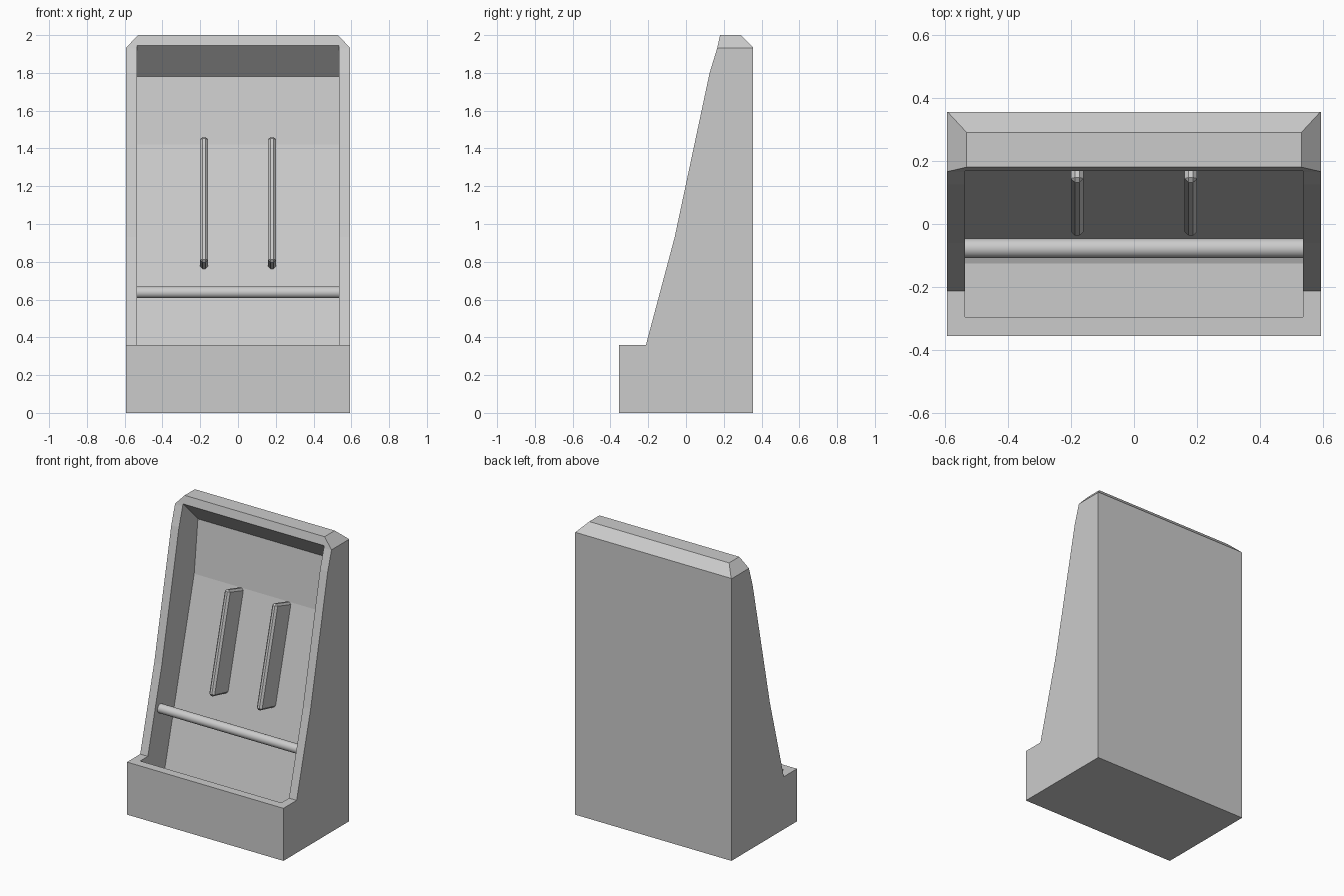
import bpy, bmesh, math
from mathutils import Vector

if "Cube" in bpy.data.objects:
    bpy.data.objects.remove(bpy.data.objects["Cube"])


def extrude_profile(name, profile, half_width, x=0.0, bevel=0.0):
    """Extrude a (y, z) outline along x."""
    bm = bmesh.new()
    face = bm.faces.new([bm.verts.new((x - half_width, y, z)) for y, z in profile])
    ext = bmesh.ops.extrude_face_region(bm, geom=[face])
    moved = [g for g in ext["geom"] if isinstance(g, bmesh.types.BMVert)]
    bmesh.ops.translate(bm, vec=(2 * half_width, 0, 0), verts=moved)
    if bevel:
        bmesh.ops.bevel(bm, geom=bm.edges[:], offset=bevel, segments=1,
                        affect='EDGES', profile=0.5)
    bmesh.ops.recalc_face_normals(bm, faces=bm.faces[:])
    mesh = bpy.data.meshes.new(name)
    bm.to_mesh(mesh)
    bm.free()
    obj = bpy.data.objects.new(name, mesh)
    bpy.context.collection.objects.link(obj)
    return obj


# Housing: side outline with stepped foot, sloped front and chamfered back
housing = extrude_profile("housing", [
    (-0.355, 0), (-0.355, 0.36), (-0.212, 0.36), (-0.06, 0.93),
    (0.125, 1.8), (0.165, 1.93), (0.18, 2.0), (0.29, 2.0),
    (0.355, 1.935), (0.355, 0)], 0.593)

# Chamfer the two upper side edges
bm = bmesh.new()
bm.from_mesh(housing.data)
for side in (-1, 1):
    cut = bmesh.ops.bisect_plane(
        bm, geom=bm.verts[:] + bm.edges[:] + bm.faces[:],
        plane_co=(side * 0.53, 0, 2.0), plane_no=Vector((side, 0, 0.93)).normalized(),
        clear_outer=True)
    edges = [g for g in cut["geom_cut"] if isinstance(g, bmesh.types.BMEdge)]
    bmesh.ops.holes_fill(bm, edges=edges, sides=0)
bmesh.ops.recalc_face_normals(bm, faces=bm.faces[:])
bm.to_mesh(housing.data)
bm.free()

# Recess: open at the front, sloped back panel and ceiling, sunken tray
cutter = extrude_profile("recess_cutter", [
    (-0.295, 0.06), (-0.125, 0.06), (-0.06, 0.085), (0.29, 1.42),
    (0.33, 1.78), (0.168, 1.945), (0.07, 2.045), (-0.295, 2.045)], 0.535)
cutter.hide_render = True
mod = housing.modifiers.new("recess", 'BOOLEAN')
mod.operation = 'DIFFERENCE'
mod.solver = 'EXACT'
mod.object = cutter
bpy.context.view_layer.objects.active = housing
bpy.ops.object.modifier_apply(modifier=mod.name)
bpy.data.objects.remove(cutter)

# Two bevelled ribs standing out from the back panel
for label, x in (("left", -0.18), ("right", 0.18)):
    extrude_profile("rib_" + label, [
        (-0.04, 0.80), (0.15, 0.755), (0.32, 1.41), (0.135, 1.465)],
        0.02, x, bevel=0.013)

# Cross bar between the side walls
bpy.ops.mesh.primitive_cylinder_add(
    vertices=32, radius=0.031, depth=1.07,
    location=(0, -0.077, 0.638), rotation=(0, math.pi / 2, 0))
bar = bpy.context.object
bar.name = "cross_bar"
bpy.ops.object.shade_smooth_by_angle(angle=math.radians(40))
